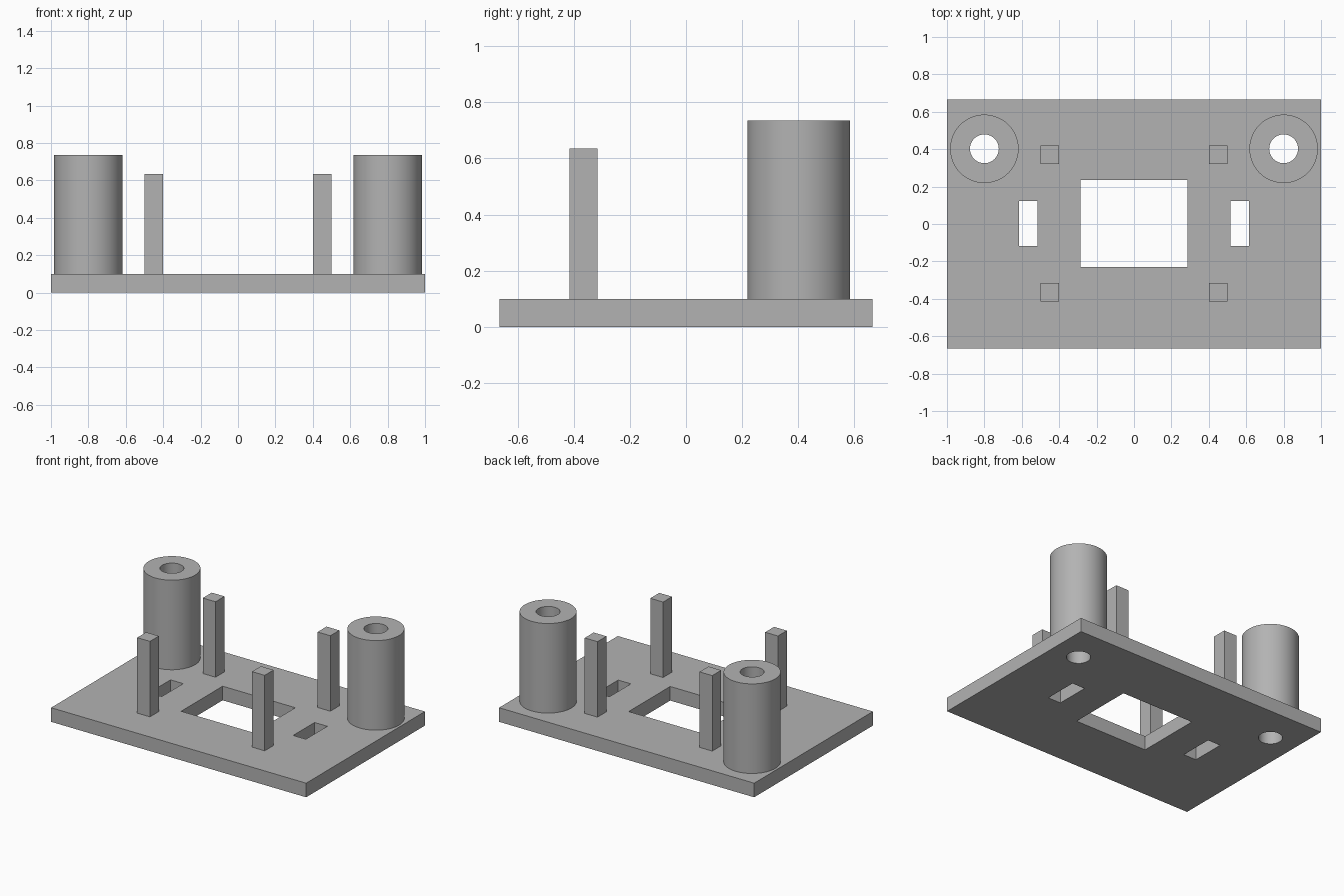
import bpy
import math

cube = bpy.data.objects.get("Cube")
if cube:
    bpy.data.objects.remove(cube, do_unlink=True)

GREY = (0.45, 0.45, 0.45, 1.0)
grey = bpy.data.materials.new("plain_grey")
grey.use_nodes = True
grey.diffuse_color = GREY
grey.node_tree.nodes["Principled BSDF"].inputs["Base Color"].default_value = GREY

PLATE_TOP = 0.10


def box(name, x, y, z):
    """Box spanning the given (low, high) ranges."""
    spans = (x, y, z)
    bpy.ops.mesh.primitive_cube_add(size=1, location=[sum(s) / 2 for s in spans])
    ob = bpy.context.object
    ob.name = name
    ob.scale = [s[1] - s[0] for s in spans]
    bpy.ops.object.transform_apply(location=False, rotation=False, scale=True)
    ob.data.materials.append(grey)
    return ob


def cylinder(name, x, y, radius, low, high):
    bpy.ops.mesh.primitive_cylinder_add(vertices=64, radius=radius, depth=high - low,
                                        location=(x, y, (low + high) / 2))
    ob = bpy.context.object
    ob.name = name
    ob.data.materials.append(grey)
    return ob


def cut(target, cutter):
    mod = target.modifiers.new("cut", 'BOOLEAN')
    mod.operation = 'DIFFERENCE'
    mod.solver = 'EXACT'
    mod.object = cutter
    bpy.ops.object.select_all(action='DESELECT')
    bpy.context.view_layer.objects.active = target
    target.select_set(True)
    bpy.ops.object.modifier_apply(modifier=mod.name)


def smooth(ob):
    bpy.ops.object.select_all(action='DESELECT')
    bpy.context.view_layer.objects.active = ob
    ob.select_set(True)
    bpy.ops.object.shade_smooth_by_angle(angle=math.radians(30))


# Base plate with its central window
plate = box("base_plate", (-1, 1), (-0.665, 0.665), (0, PLATE_TOP))
cutters = [box("window_cutter", (-0.285, 0.285), (-0.23, 0.235), (-0.1, 0.2))]
cut(plate, cutters[0])

for side, label in ((1, "left"), (-1, "right")):
    # Side slot through the plate
    slot = box(label + "_slot_cutter", sorted((side * 0.515, side * 0.615)),
               (-0.118, 0.122), (-0.1, 0.2))
    cut(plate, slot)

    # Round boss, bored through together with the plate
    boss = cylinder(label + "_boss", side * 0.8, 0.402, 0.183, PLATE_TOP, 0.735)
    bore = cylinder(label + "_bore_cutter", side * 0.8, 0.402, 0.077, -0.1, 1)
    cut(boss, bore)
    cut(plate, bore)
    smooth(boss)
    cutters += [slot, bore]

    # Square posts
    for place, y in (("back", 0.37), ("front", -0.365)):
        box(f"{place}_{label}_post", sorted((side * 0.4, side * 0.5)),
            (y - 0.05, y + 0.05), (PLATE_TOP, 0.635))

smooth(plate)
for c in cutters:
    bpy.data.objects.remove(c, do_unlink=True)
